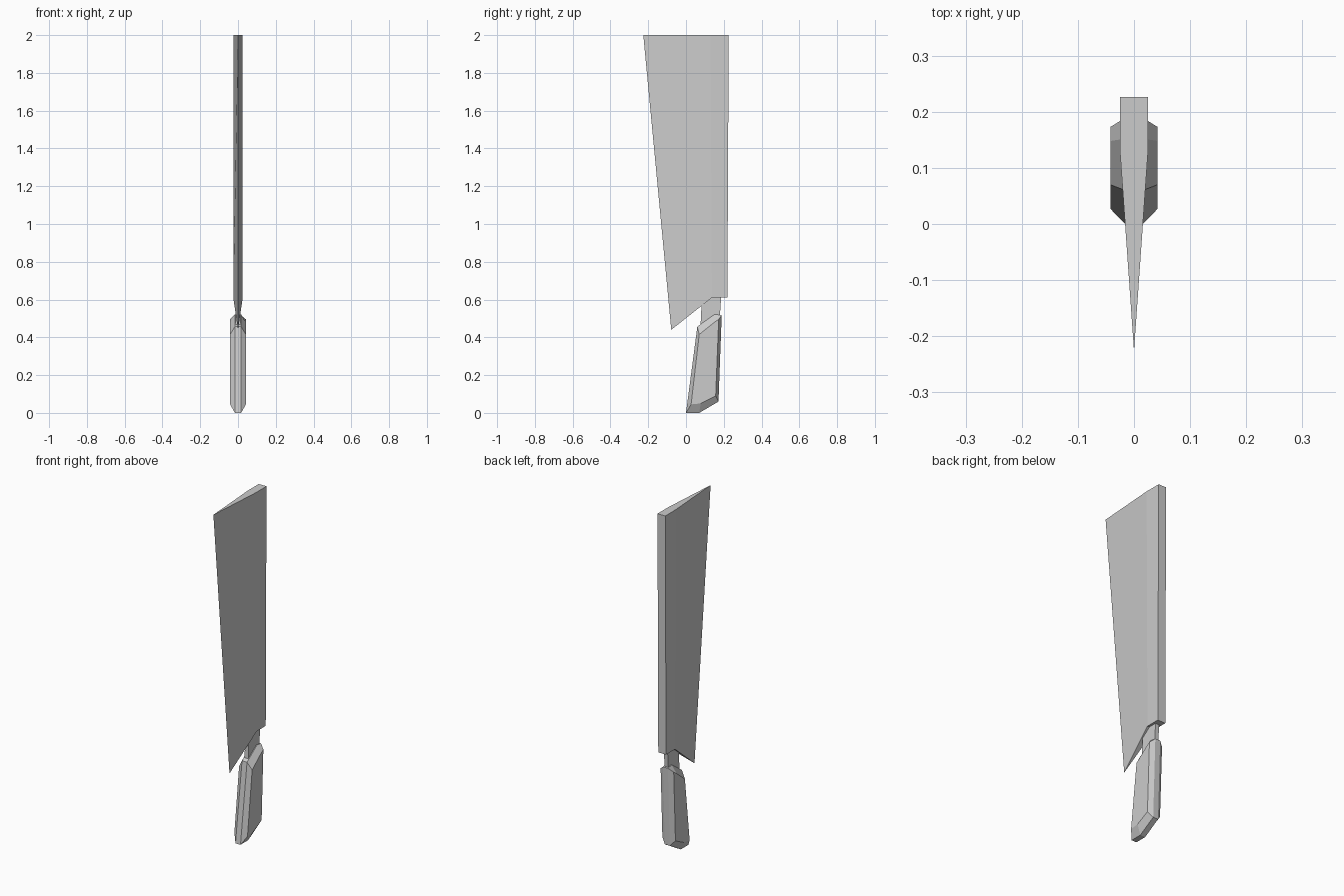
import bpy
import bmesh

cube = bpy.data.objects.get("Cube")
if cube:
    bpy.data.objects.remove(cube, do_unlink=True)

grey = bpy.data.materials.new("plain_grey")
grey.use_nodes = True
colour = (0.6, 0.6, 0.6, 1)
grey.diffuse_color = colour
grey.node_tree.nodes["Principled BSDF"].inputs["Base Color"].default_value = colour


def loft(name, rings, split_first=None):
    """Skin a stack of equal rings, capping both ends, with flat faces."""
    bm = bmesh.new()
    loops = [[bm.verts.new(p) for p in ring] for ring in rings]
    for a, b in zip(loops, loops[1:]):
        for i in range(len(a)):
            j = (i + 1) % len(a)
            bm.faces.new((a[i], a[j], b[j], b[i]))
    first = loops[0]
    for cap in split_first or [range(len(first))]:
        bm.faces.new([first[i] for i in cap])
    bm.faces.new(loops[-1])
    bmesh.ops.recalc_face_normals(bm, faces=bm.faces)
    mesh = bpy.data.meshes.new(name)
    bm.to_mesh(mesh)
    bm.free()
    mesh.materials.append(grey)
    obj = bpy.data.objects.new(name, mesh)
    bpy.context.collection.objects.link(obj)
    return obj


def side_ring(outline, x):
    return [(x, y, z) for y, z in outline]


def blade_ring(edge, shoulder, spine, half=0.025):
    """Wedge section: sharp front edge, flat cheeks, square spine."""
    return [(0, *edge), (half, *shoulder), (half, *spine),
            (-half, *spine), (-half, *shoulder)]


# Blade, with a sloping heel below the shoulders
loft("blade", [
    blade_ring((-0.078, 0.44), (0.137, 0.61), (0.219, 0.61)),
    blade_ring((-0.226, 2.0), (0.13, 2.0), (0.226, 2.0)),
], split_first=[(0, 1, 4), (1, 2, 3, 4)])

# Tang joining blade and handle
tang = [(0.075, 0.42), (0.175, 0.45), (0.188, 0.64), (0.14, 0.64), (0.082, 0.57)]
loft("tang", [side_ring(tang, x) for x in (-0.012, 0.012)])

# Handle, with broad bevels around flat cheeks
rim = [(0, 0), (0.07, 0), (0.172, 0.06), (0.189, 0.517), (0.152, 0.522), (0.06, 0.457)]
cheek = [(0.027, 0.045), (0.078, 0.05), (0.157, 0.09),
         (0.173, 0.495), (0.148, 0.478), (0.07, 0.415)]
loft("handle", [
    side_ring(cheek, -0.042), side_ring(rim, -0.016),
    side_ring(rim, 0.016), side_ring(cheek, 0.042),
])
